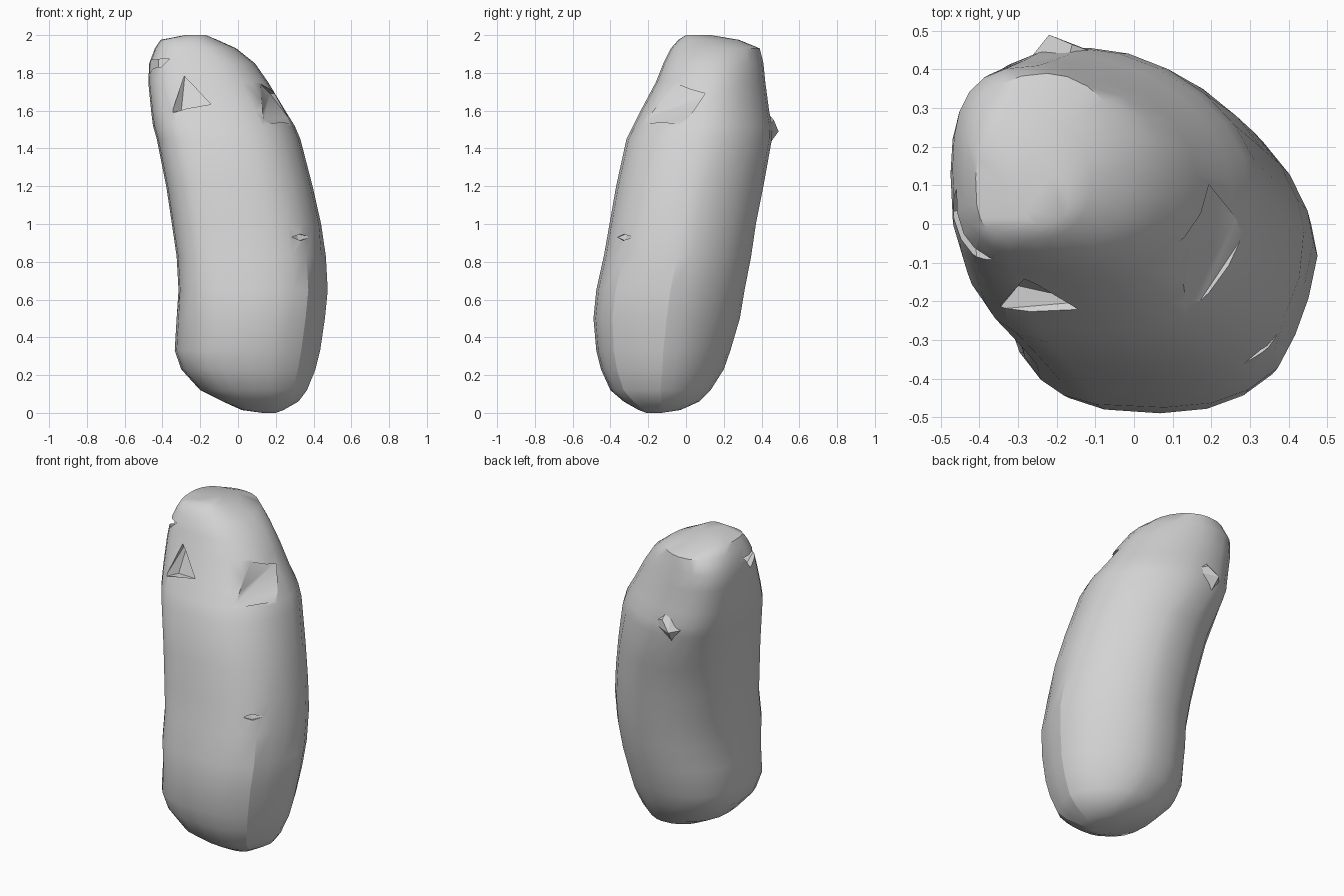
import bpy
import bmesh
import math
from mathutils import Vector

default_cube = bpy.data.objects.get("Cube")
if default_cube:
    bpy.data.objects.remove(default_cube, do_unlink=True)

SIDES = 24

grey = bpy.data.materials.new("plain_grey")
grey.use_nodes = True
grey.diffuse_color = (0.65, 0.65, 0.65, 1)
grey.node_tree.nodes["Principled BSDF"].inputs["Base Color"].default_value = grey.diffuse_color

# Cross sections of the leaning body: height, x range, y range
SECTIONS = [
    (0, .13, .2, -.21, -.13),
    (.015, .02, .24, -.25, -.03),
    (.06, -.08, .32, -.33, .07),
    (.12, -.2, .365, -.4, .13),
    (.23, -.3, .41, -.45, .2),
    (.33, -.335, .435, -.475, .235),
    (.5, -.325, .46, -.49, .285),
    (.65, -.315, .475, -.475, .31),
    (.83, -.325, .465, -.435, .345),
    (1, -.35, .44, -.405, .37),
    (1.2, -.38, .395, -.37, .41),
    (1.45, -.43, .33, -.315, .455),
    (1.52, -.45, .3, -.28, .455),
    (1.6, -.46, .25, -.24, .44),
    (1.75, -.475, .16, -.16, .42),
    (1.85, -.47, .09, -.12, .41),
    (1.93, -.44, -.01, -.08, .39),
    (1.975, -.41, -.11, -.04, .28),
    (2, -.28, -.17, 0, .13),
]


def squareness(z, right, back):
    """Superellipse exponent of each corner: slim at one, full at the opposite."""
    if right and back:
        return 1.7 if z < 1.3 else 1.9
    if right or back:
        return 2.3
    return 2.7 if z < 0.6 else 3.4


def soft_power(value, exponent):
    """Superellipse coordinate that keeps the sign."""
    return math.copysign(abs(value) ** (2 / exponent), value)


def add_object(name, bm):
    """Turn a bmesh into a grey object in the scene."""
    bmesh.ops.recalc_face_normals(bm, faces=bm.faces)
    mesh = bpy.data.meshes.new(name)
    bm.to_mesh(mesh)
    bm.free()
    mesh.materials.append(grey)
    obj = bpy.data.objects.new(name, mesh)
    bpy.context.collection.objects.link(obj)
    return obj


def add_hull(name, points):
    """Convex solid around a few points."""
    bm = bmesh.new()
    for point in points:
        bm.verts.new(point)
    bmesh.ops.convex_hull(bm, input=bm.verts)
    loose = [v for v in bm.verts if not v.link_faces]
    bmesh.ops.delete(bm, geom=loose, context="VERTS")
    return add_object(name, bm)


def section_ring(z, x_min, x_max, y_min, y_max):
    """Points of one rounded-square section, flattened on one side."""
    ring = []
    for i in range(SIDES):
        angle = math.tau * i / SIDES
        cos, sin = math.cos(angle), math.sin(angle)
        n = squareness(z, cos > 0, sin > 0)
        x = (x_min + x_max) / 2 + soft_power(cos, n) * (x_max - x_min) / 2
        y = (y_min + y_max) / 2 + soft_power(sin, n) * (y_max - y_min) / 2
        # The back of the upper half leans to one side
        if sin > 0 and 1.3 < z < 1.9:
            x -= 0.06 * sin * sin
        ring.append(Vector((x, y, z)))
    if z < 1:
        start, end = ring[-3], ring[0]
        for step in (1, 2):
            flat = start.lerp(end, step / 3)
            ring[step - 3] = ring[step - 3].lerp(flat, 0.5)
    return ring


# Body: sections lofted from bottom to top, with creases beside the flat side
bm = bmesh.new()
rings = [[bm.verts.new(p) for p in section_ring(*s)] for s in SECTIONS]
for lower, upper in zip(rings, rings[1:]):
    for i in range(SIDES):
        j = (i + 1) % SIDES
        bm.faces.new((lower[i], lower[j], upper[j], upper[i]))
    if upper[0].co.z < 0.9:
        for column in (0, -3):
            bm.edges.get((lower[column], upper[column])).smooth = False
bm.faces.new(list(reversed(rings[0])))
bm.faces.new(rings[-1])
body = add_object("body", bm)

# Wedge-shaped nicks around the top and one small nick in the front
NICKS = {
    "shelf_nick": [(.13, -.26, 1.53), (.29, -.02, 1.53), (.17, .14, 1.69),
                   (.11, -.08, 1.75), (.42, -.26, 1.7)],
    "front_nick": [(-.35, -.22, 1.59), (-.12, -.2, 1.62), (-.28, -.08, 1.8),
                   (-.3, -.16, 1.6), (-.3, -.36, 1.72)],
    "side_nick": [(-.29, .04, 1.88), (-.42, .13, 1.88), (-.42, .05, 1.76),
                  (-.4, -.16, 1.87), (-.55, 0, 1.85)],
    "small_nick": [(.28, -.36, .93), (.38, -.28, .93), (.31, -.31, .95),
                   (.32, -.32, .91), (.41, -.41, .93)],
}
for name, points in NICKS.items():
    cutter = add_hull(name, points)
    cut = body.modifiers.new(name, "BOOLEAN")
    cut.operation = "DIFFERENCE"
    cut.solver = "EXACT"
    cut.object = cutter

# Bake the cuts into the body and drop the cutters
bpy.context.view_layer.update()
evaluated = body.evaluated_get(bpy.context.evaluated_depsgraph_get())
cut_mesh = bpy.data.meshes.new_from_object(evaluated)
body.modifiers.clear()
body.data = cut_mesh
for name in NICKS:
    bpy.data.objects.remove(bpy.data.objects[name], do_unlink=True)

# Small pointed bump high on the back
add_hull("rear_bump", [(-.22, .49, 1.49), (-.16, .465, 1.55), (-.3, .39, 1.5),
                       (-.04, .42, 1.5), (-.2, .41, 1.38), (-.18, .39, 1.64)])

# Smooth body with sharp cut edges
bpy.ops.object.select_all(action="DESELECT")
body.select_set(True)
bpy.context.view_layer.objects.active = body
bpy.ops.object.shade_smooth_by_angle(angle=math.radians(40))
